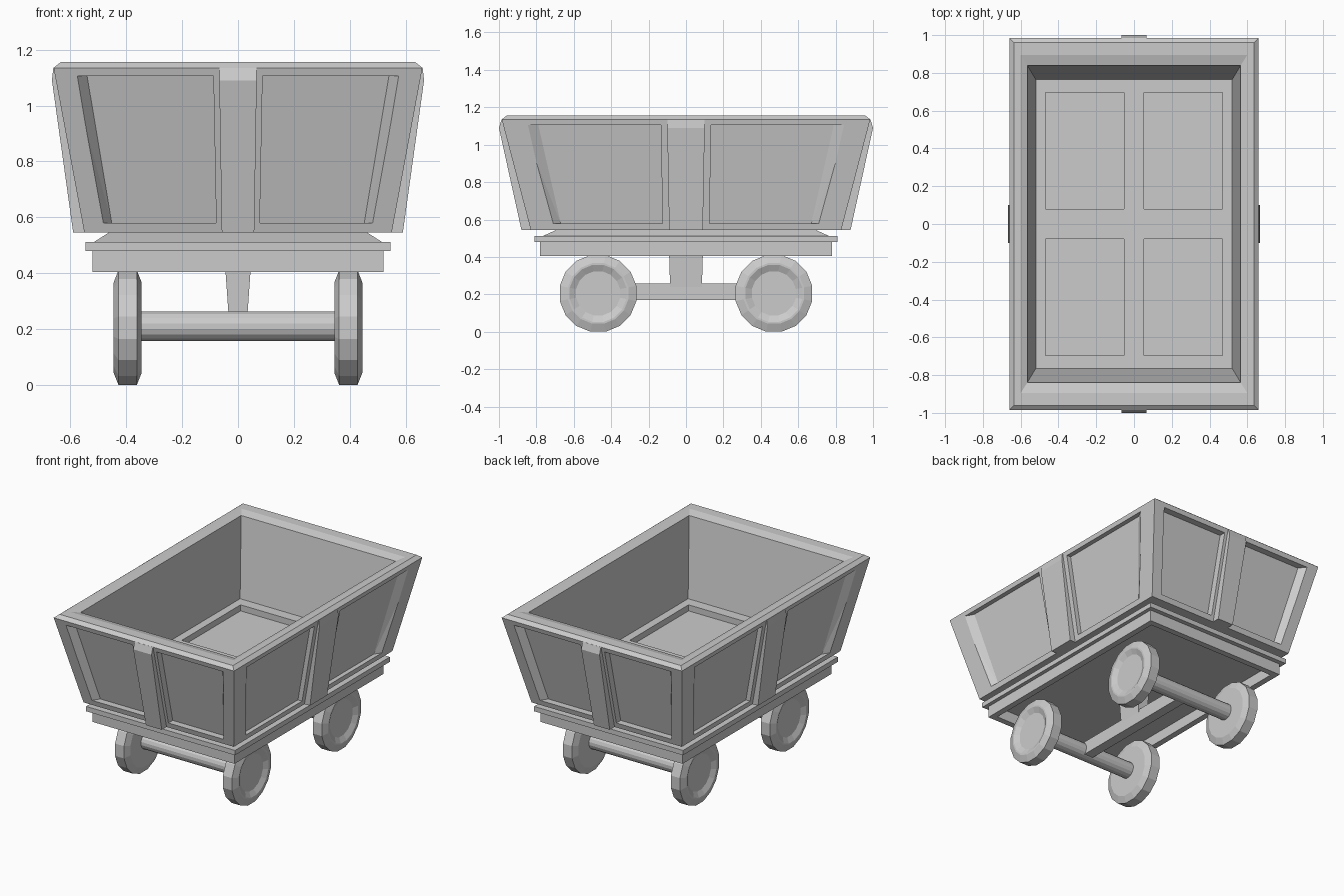
import bpy, bmesh, math
from mathutils import Vector

if "Cube" in bpy.data.objects:
    bpy.data.objects.remove(bpy.data.objects["Cube"])

Z0, Z1 = 0.545, 1.135                      # body wall bottom and top


def make(name, bm):
    bmesh.ops.recalc_face_normals(bm, faces=bm.faces[:])
    me = bpy.data.meshes.new(name)
    bm.to_mesh(me)
    bm.free()
    ob = bpy.data.objects.new(name, me)
    bpy.context.collection.objects.link(ob)
    return ob


def rect_loft(name, rings):
    """Stack of (half x, half y, z) rectangles, capped at both ends."""
    bm = bmesh.new()
    loops = [[bm.verts.new((sx * x, sy * y, z)) for sx, sy in
              ((1, 1), (-1, 1), (-1, -1), (1, -1))] for x, y, z in rings]
    for a, b in zip(loops, loops[1:]):
        for i in range(4):
            j = (i + 1) % 4
            bm.faces.new((a[i], a[j], b[j], b[i]))
    bm.faces.new(loops[0])
    bm.faces.new(loops[-1])
    return make(name, bm)


def add_hull(bm, pts):
    vs = [bm.verts.new(p) for p in pts]
    bmesh.ops.convex_hull(bm, input=vs)


def lathe_x(name, profile, y, z, n=16, side=1):
    """Revolve (radius, x) points about an axle parallel to x."""
    bm = bmesh.new()
    loops = []
    for r, x in profile:
        loops.append([bm.verts.new((side * x, y + r * math.sin(a), z + r * math.cos(a)))
                      for a in (2 * math.pi * (k + 0.5) / n for k in range(n))])
    for a, b in zip(loops, loops[1:]):
        for i in range(n):
            j = (i + 1) % n
            bm.faces.new((a[i], a[j], b[j], b[i]))
    bm.faces.new(loops[0])
    bm.faces.new(loops[-1])
    return make(name, bm)


def orient(end, s, t, u, d, z):
    """u runs along the wall, d is the distance out from the centre."""
    return Vector((t * u, s * d, z)) if end else Vector((s * d, t * u, z))


# Flared tub with bevelled rim and hollow inside
body = rect_loft("tub", [(.55, .83, Z0), (.66, .985, Z1), (.635, .96, 1.155),
                         (.60, .895, 1.155), (.565, .84, 1.14), (.52, .765, .63)])

# Recess cutters: (is end wall, wall distance bottom/top, outer edge, inner edge, taper, depth)
WALLS = [(True, (.83, .985), (.482, .575), (.078, .088), (.03, .035), .045),
         (False, (.55, .66), (.71, .845), (.125, .135), (.04, .055), .03)]
bm = bmesh.new()
for end, wall, outer, inner, taper, depth in WALLS:
    for s in (1, -1):
        for t in (1, -1):
            pts = []
            for k, z in enumerate((.58, 1.105)):
                d = wall[0] + (wall[1] - wall[0]) * (z - Z0) / (Z1 - Z0)
                for f in (1, -.6):
                    pts.append(orient(end, s, t, outer[k] - taper[k] * f, d - depth * f, z))
                    pts.append(orient(end, s, t, inner[k], d - depth * f, z))
            add_hull(bm, pts)
# Floor panel cutters
for s in (1, -1):
    for t in (1, -1):
        add_hull(bm, [(s * x, t * y, z) for x in (.052, .468) for y in (.08, .695)
                      for z in (.59, .66)])
cutter = make("recess_cutter", bm)
cutter.hide_render = True
cutter.hide_viewport = False
cutter.display_type = 'WIRE'
mod = body.modifiers.new("recesses", 'BOOLEAN')
mod.operation = 'DIFFERENCE'
mod.solver = 'EXACT'
mod.object = cutter

# Raised centre posts on the four walls: rows of (z, half width, back, front)
POSTS = {True: [(Z0, .058, .80, .88), (1.09, .067, .95, 1.0), (Z1, .067, .955, .986)],
         False: [(Z0, .09, .53, .59), (1.09, .10, .63, .666), (Z1, .10, .635, .661)]}
for end, rows in POSTS.items():
    for s in (1, -1):
        bm = bmesh.new()
        add_hull(bm, [orient(end, s, t, w, d, z) for z, w, b, f in rows
                      for d in (b, f) for t in (1, -1)])
        make("end_post" if end else "side_post", bm)

# Chassis frame with lip and hollow underside
rect_loft("chassis", [(.48, .74, .475), (.48, .74, .405), (.52, .78, .405), (.52, .78, .48),
                      (.545, .81, .48), (.545, .81, .512), (.515, .765, .512), (.455, .68, .55)])

# Tapered centre support and lengthwise beam
rect_loft("centre_support", [(.033, .085, .24), (.045, .09, .41), (.045, .09, .49)])
rect_loft("centre_beam", [(.033, .47, .17), (.033, .47, .258)])

# Axles and dished wheels
WHEEL = [(.07, .345), (.165, .345), (.209, .362), (.209, .428), (.165, .445),
         (.155, .445), (.12, .428), (.06, .428)]
for y in (-.47, .47):
    lathe_x("axle", [(.053, -.36), (.053, .36)], y, .21)
    for side in (1, -1):
        lathe_x("wheel", WHEEL, y, .205, side=side)
